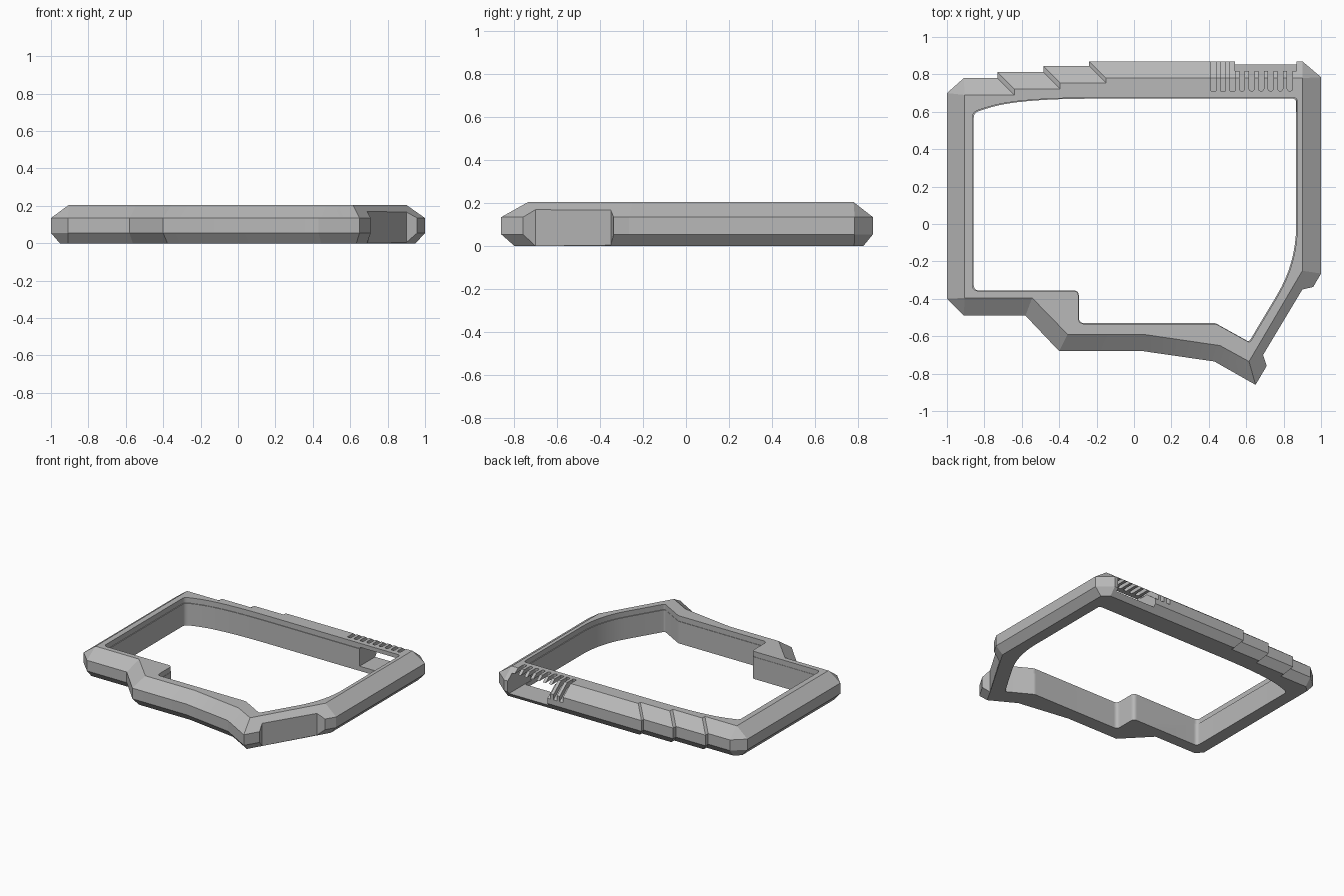
import bpy, bmesh, math
from mathutils import Vector

cube = bpy.data.objects.get("Cube")
if cube:
    bpy.data.objects.remove(cube, do_unlink=True)

grey = bpy.data.materials.new("plain grey")
grey.use_nodes = True
COLOUR = (0.48, 0.48, 0.48, 1)
grey.diffuse_color = COLOUR
grey.node_tree.nodes["Principled BSDF"].inputs["Base Color"].default_value = COLOUR


def loft(name, loops):
    """Closed solid skinned through matching loops of 3D points."""
    bm = bmesh.new()
    rings = [[bm.verts.new(p) for p in loop] for loop in loops]
    n = len(rings[0])
    for a, b in zip(rings, rings[1:]):
        for i in range(n):
            j = (i + 1) % n
            bm.faces.new((a[i], a[j], b[j], b[i]))
    bm.faces.new(rings[0][::-1])
    bm.faces.new(rings[-1])
    bmesh.ops.remove_doubles(bm, verts=bm.verts, dist=1e-5)
    bmesh.ops.recalc_face_normals(bm, faces=bm.faces)
    mesh = bpy.data.meshes.new(name)
    bm.to_mesh(mesh)
    bm.free()
    mesh.materials.append(grey)
    obj = bpy.data.objects.new(name, mesh)
    bpy.context.collection.objects.link(obj)
    return obj


def level(points, z, scale=1):
    return [(x * scale, y * scale, z) for x, y in points]


def prism(name, points, z0, z1):
    return loft(name, [level(points, z0), level(points, z1)])


def rounded(corners, steps=8):
    """Outline with each corner (x, y, cut before, cut after) eased by a curve."""
    out = []
    for i, (x, y, before, after) in enumerate(corners):
        p = Vector((x, y))
        prev = Vector(corners[i - 1][:2])
        nxt = Vector(corners[(i + 1) % len(corners)][:2])
        a = p + (prev - p).normalized() * before
        b = p + (nxt - p).normalized() * after
        for k in range(steps + 1):
            t = k / steps
            out.append(tuple(a * (1 - t) ** 2 + p * 2 * t * (1 - t) + b * t * t))
    return out


def cut(target, cutter):
    cutter.hide_render = True
    mod = target.modifiers.new("cut", 'BOOLEAN')
    mod.operation = 'DIFFERENCE'
    mod.solver = 'EXACT'
    mod.object = cutter
    bpy.context.view_layer.objects.active = target
    bpy.ops.object.modifier_apply(modifier=mod.name)
    bpy.data.objects.remove(cutter, do_unlink=True)


# Body: widest outline paired with the rim of the flat top
PAIRS = [
    ((-1, 0.70), (-0.905, 0.69)), ((-1, -0.40), (-0.905, -0.395)),
    ((-0.91, -0.49), (-0.905, -0.395)), ((-0.58, -0.49), (-0.545, -0.395)),
    ((-0.40, -0.68), (-0.355, -0.59)), ((0.05, -0.68), (0.05, -0.59)),
    ((0.43, -0.735), (0.46, -0.65)), ((0.65, -0.86), (0.615, -0.735)),
    ((1, -0.265), (0.90, -0.25)), ((1, 0.785), (0.90, 0.78)),
    ((0.90, 0.87), (0.90, 0.78)),
    ((-0.24, 0.87), (-0.15, 0.78)), ((-0.24, 0.845), (-0.15, 0.755)),
    ((-0.485, 0.845), (-0.395, 0.755)), ((-0.485, 0.812), (-0.395, 0.722)),
    ((-0.73, 0.812), (-0.64, 0.722)), ((-0.73, 0.78), (-0.64, 0.69)),
    ((-0.91, 0.78), (-0.905, 0.69)),
]
outer = [p for p, _ in PAIRS]
rim = [q for _, q in PAIRS]
base = [((p[0] + q[0]) / 2, (p[1] + q[1]) / 2) for p, q in PAIRS]
frame = loft("frame", [level(base, 0), level(outer, 0.055),
                       level(outer, 0.135), level(rim, 0.205)])

# Central opening with a slightly wider lip at the top
R = 0.03
opening = rounded([
    (-0.857, 0.595, R, R), (-0.857, -0.355, R, R), (-0.295, -0.355, R, R),
    (-0.295, -0.53, R, R), (0.435, -0.53, 0.01, 0.01), (0.615, -0.63, 0.015, 0.015),
    (0.867, -0.208, 0.2, 0.2), (0.867, 0.67, 0.02, 0.02), (-0.62, 0.67, 0.4, 0.16),
])
cut(frame, loft("opening_cutter", [
    level(opening, -0.1), level(opening, 0.165),
    level(opening, 0.165, 1.007), level(opening, 0.3, 1.007)]))

# Flat recess on the slanted front corner
cut(frame, prism("recess_cutter",
                 [(0.69, -0.70), (0.90, -0.35), (0.965, -0.335), (1.1, -0.31),
                  (0.80, -1.0), (0.74, -0.85)], -0.1, 0.3))

# Side passage below the comb at the back corner
cut(frame, prism("passage_cutter",
                 [(0.54, 0.6), (0.87, 0.6), (0.87, 1), (0.54, 1)], 0.035, 0.175))

# Comb: three long grooves over the bevel, then six round-ended slots
HALF = 0.014
GROOVE = [(0.71, 0.3), (0.71, 0.165), (0.78, 0.165), (0.90, 0.072), (0.90, 0.3)]
for i in range(9):
    x = 0.425 + 0.051 * i
    if i < 3:
        cutter = loft("groove_cutter", [[(x + s * HALF, y, z) for y, z in GROOVE]
                                        for s in (-1, 1)])
    else:
        end = [(x + HALF * math.cos(a), 0.724 + HALF * math.sin(a))
               for a in (math.pi + math.pi * k / 8 for k in range(9))]
        cutter = prism("slot_cutter", end + [(x + HALF, 0.9), (x - HALF, 0.9)], 0.1, 0.3)
    cut(frame, cutter)

# Crisp bevels, smooth curved walls
bpy.ops.object.select_all(action='DESELECT')
frame.select_set(True)
bpy.context.view_layer.objects.active = frame
bpy.ops.object.shade_smooth_by_angle(angle=math.radians(15))
